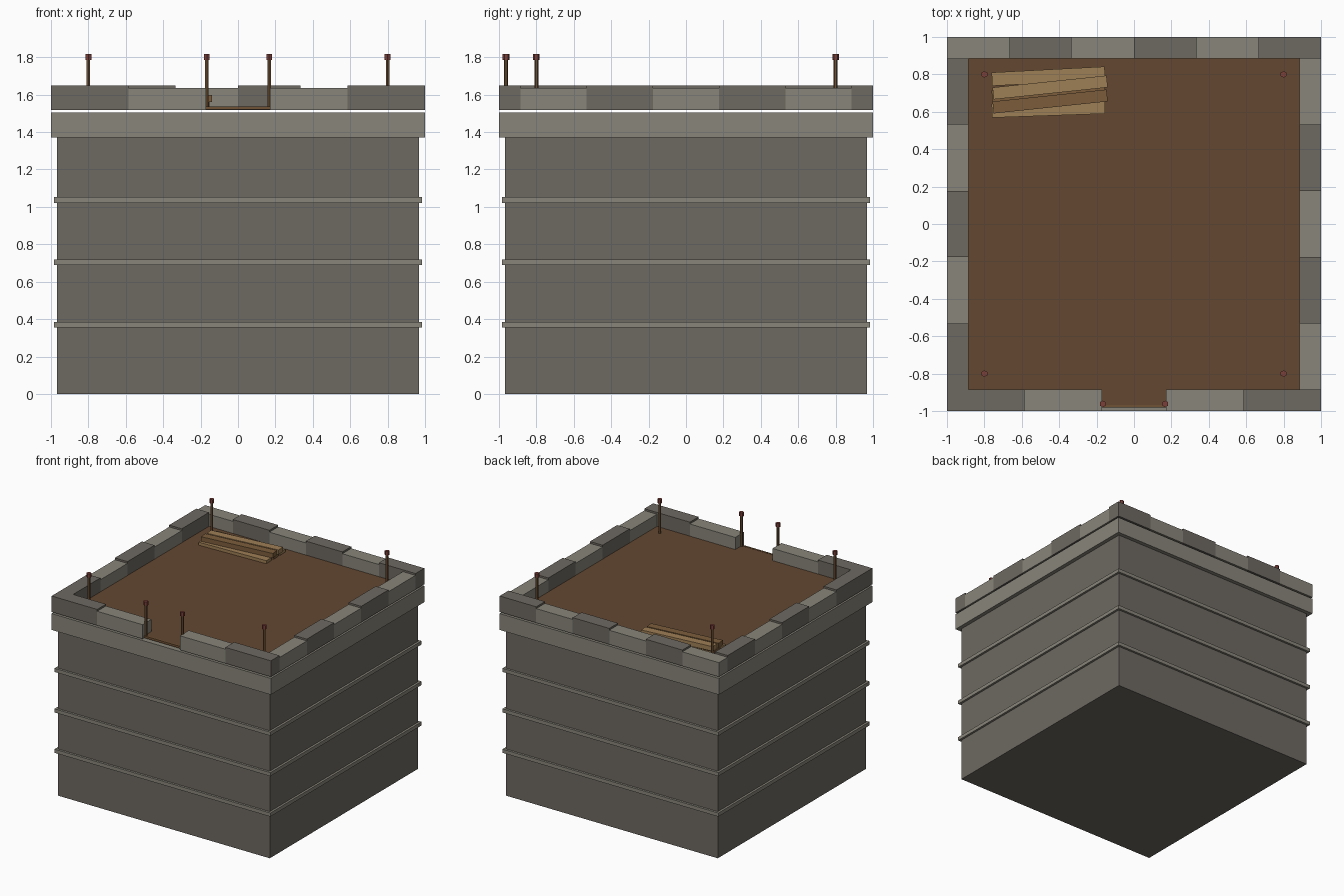
import bpy
from math import radians

if "Cube" in bpy.data.objects:
    bpy.data.objects.remove(bpy.data.objects["Cube"])


def material(name, r, g, b):
    m = bpy.data.materials.new(name)
    m.diffuse_color = (r, g, b, 1)
    m.use_nodes = True
    m.node_tree.nodes["Principled BSDF"].inputs["Base Color"].default_value = m.diffuse_color
    return m


DARK = material("dark_stone", 0.155, 0.14, 0.12)
LIGHT = material("light_stone", 0.25, 0.235, 0.195)
EARTH = material("floor_wood", 0.125, 0.063, 0.03)
POST = material("post_wood", 0.16, 0.085, 0.035)
PLANK = material("plank_wood", 0.34, 0.21, 0.09)
PLANK_DARK = material("dark_plank_wood", 0.2, 0.11, 0.045)
RED = material("red_cap", 0.2, 0.05, 0.04)


def box(name, x0, x1, y0, y1, z0, z1, mat, rot=0):
    bpy.ops.mesh.primitive_cube_add(
        size=1, location=((x0 + x1) / 2, (y0 + y1) / 2, (z0 + z1) / 2))
    o = bpy.context.object
    o.name = name
    o.scale = (x1 - x0, y1 - y0, z1 - z0)
    o.rotation_euler.z = radians(rot)
    o.data.materials.append(mat)
    return o


def slab(name, half, z0, z1, mat):
    return box(name, -half, half, -half, half, z0, z1, mat)


def cylinder(name, x, y, z0, z1, radius, mat):
    bpy.ops.mesh.primitive_cylinder_add(
        vertices=6, radius=radius, depth=z1 - z0, location=(x, y, (z0 + z1) / 2))
    o = bpy.context.object
    o.name = name
    o.data.materials.append(mat)


# Tower body, string courses and the coping with a shadow gap above it
slab("tower_body", 0.967, 0, 1.37, DARK)
for z in (0.37, 0.703, 1.037):
    slab("string_course", 0.985, z - 0.015, z + 0.015, LIGHT)
slab("coping", 1.0, 1.37, 1.505, LIGHT)

# Roof floor, showing through the front opening
slab("roof_floor", 0.97, 1.52, 1.535, EARTH)
box("threshold", -0.17, 0.17, -0.982, -0.968, 1.52, 1.537, POST)

# Parapet blocks: dark ones stand slightly higher
IN = 0.885
BASE = 1.518


def block(name, x0, x1, y0, y1, dark):
    box(name, x0, x1, y0, y1, BASE, 1.65 if dark else 1.635, DARK if dark else LIGHT)


for i in range(6):
    block("back_parapet_block", -1 + i / 3, -1 + (i + 1) / 3, IN, 1, i % 2 == 1)
step = 2 * IN / 5
for i in range(5):
    y = -IN + i * step
    block("left_parapet_block", -1, -IN, y, y + step, i % 2 == 0)
    block("right_parapet_block", IN, 1, y, y + step, i % 2 == 1)
for x0, x1, dark in ((-1, -0.585, True), (-0.585, -0.17, False),
                     (0.17, 0.585, False), (0.585, 1, True)):
    block("front_parapet_block", x0, x1, -1, -IN, dark)

# Corner posts and gate posts with red caps
for x, y in ((-0.8, -0.8), (0.8, -0.8), (-0.8, 0.8), (0.8, 0.8),
             (-0.167, -0.962), (0.167, -0.962)):
    cylinder("post", x, y, 1.53, 1.79, 0.011, POST)
    cylinder("post_cap", x, y, 1.785, 1.817, 0.018, RED)

# Loose stack of planks: three below, two askew on top
for y, rot, mat in ((0.615, 2, PLANK), (0.70, 4, PLANK_DARK), (0.79, 3, PLANK)):
    box("lower_plank", -0.76, -0.155, y - 0.036, y + 0.036, 1.535, 1.56, mat, rot)
for y, rot, mat in ((0.655, 6, PLANK_DARK), (0.73, 6, PLANK)):
    box("upper_plank", -0.755, -0.142, y - 0.032, y + 0.032, 1.56, 1.598, mat, rot)
